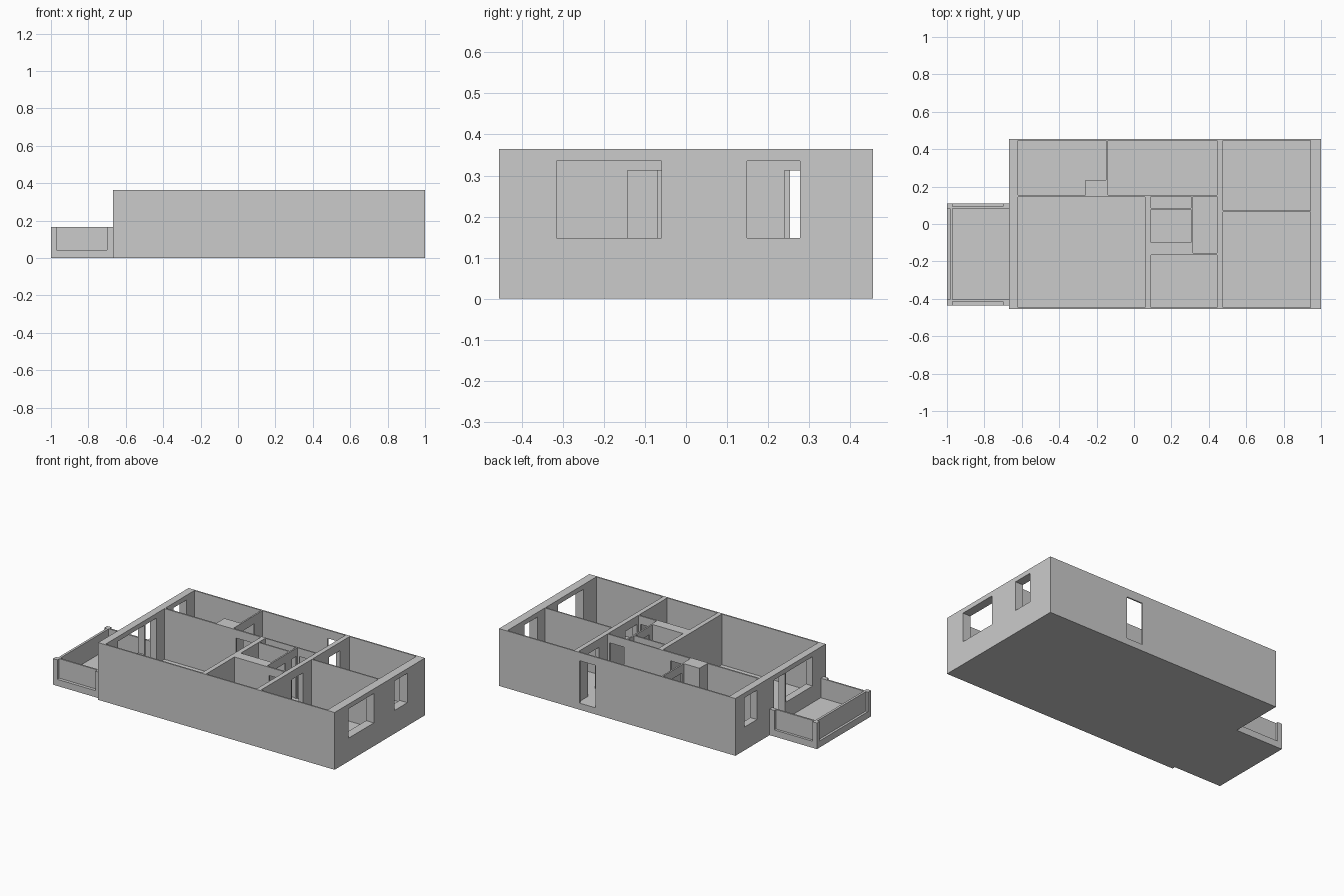
import bpy
import bmesh
from mathutils import Matrix, Vector

if "Cube" in bpy.data.objects:
    bpy.data.objects.remove(bpy.data.objects["Cube"])

FLOOR, TOP = 0.042, 0.365
DOOR_TOP, SILL, HEAD = 0.312, 0.148, 0.335


def box(name, x0, x1, y0, y1, z0, z1):
    bm = bmesh.new()
    size = Matrix.Diagonal((x1 - x0, y1 - y0, z1 - z0, 1))
    centre = Matrix.Translation(Vector((x0 + x1, y0 + y1, z0 + z1)) / 2)
    bmesh.ops.create_cube(bm, size=1, matrix=centre @ size)
    mesh = bpy.data.meshes.new(name)
    bm.to_mesh(mesh)
    bm.free()
    ob = bpy.data.objects.new(name, mesh)
    bpy.context.collection.objects.link(ob)
    return ob


# rooms carved out of the solid house block: x0, x1, y0, y1
rooms = [
    (-0.62, -0.15, 0.235, 0.446),    # north-west room
    (-0.62, -0.26, 0.155, 0.30),     # its part beside the shaft
    (-0.14, 0.445, 0.155, 0.446),    # hall
    (-0.62, 0.06, -0.446, 0.145),    # living room
    (0.09, 0.305, 0.086, 0.147),     # toilet
    (0.09, 0.305, -0.10, 0.077),     # bathroom
    (0.315, 0.445, -0.155, 0.147),   # corridor
    (0.09, 0.445, -0.446, -0.165),   # kitchen
    (0.475, 0.945, 0.072, 0.446),    # north-east room
    (0.475, 0.945, -0.446, 0.064),   # south-east room
]
# doorways
doors = [
    (0.32, 0.432, 0.43, 0.47),       # entrance
    (0.44, 0.48, 0.24, 0.35),        # north-east room
    (0.44, 0.48, -0.142, -0.025),    # south-east room
    (-0.16, -0.13, 0.253, 0.365),    # north-west room
    (-0.117, 0.0, 0.14, 0.16),       # living room
    (0.33, 0.43, 0.14, 0.16),        # hall to corridor
    (0.335, 0.43, -0.17, -0.15),     # kitchen
    (0.30, 0.32, -0.07, 0.03),       # bathroom
    (0.30, 0.32, 0.092, 0.14),       # toilet
]
# windows: wall x range and y range
windows = [
    (0.93, 1.02, -0.315, -0.06),
    (0.93, 1.02, 0.148, 0.278),
    (-0.69, -0.61, 0.237, 0.365),
    (-0.69, -0.61, -0.323, -0.056),
]

cutters = [box("room_cutter", *r, FLOOR, TOP + 0.05) for r in rooms]
cutters += [box("door_cutter", *d, FLOOR, DOOR_TOP) for d in doors]
cutters += [box("window_cutter", *w, SILL, HEAD) for w in windows]
cutters.append(box("balcony_door_cutter", -0.69, -0.61, -0.045, 0.065, FLOOR, HEAD))

# house shell with all the interior walls
house = box("house_walls", -0.667, 1, -0.455, 0.455, 0, TOP)
for c in cutters:
    c.hide_render = True
    m = house.modifiers.new("cut", 'BOOLEAN')
    m.operation, m.solver, m.object = 'DIFFERENCE', 'EXACT', c
bpy.context.view_layer.update()
result = bpy.data.meshes.new_from_object(
    house.evaluated_get(bpy.context.evaluated_depsgraph_get()))
house.modifiers.clear()
house.data = result
for c in cutters:
    bpy.data.objects.remove(c)

# balcony: slab, corner posts and recessed parapets
BT = 0.166
box("balcony_slab", -1, -0.667, -0.435, 0.11, 0, FLOOR)
for x0, x1 in ((-1, -0.97), (-0.7, -0.667)):
    for y0, y1 in ((-0.435, -0.405), (0.083, 0.11)):
        box("balcony_post", x0, x1, y0, y1, FLOOR, BT)
for y0, y1 in ((-0.415, -0.405), (0.083, 0.094)):
    box("balcony_side_parapet", -0.97, -0.7, y0, y1, FLOOR, BT)
box("balcony_end_parapet", -0.985, -0.97, -0.405, 0.083, FLOOR, BT)
